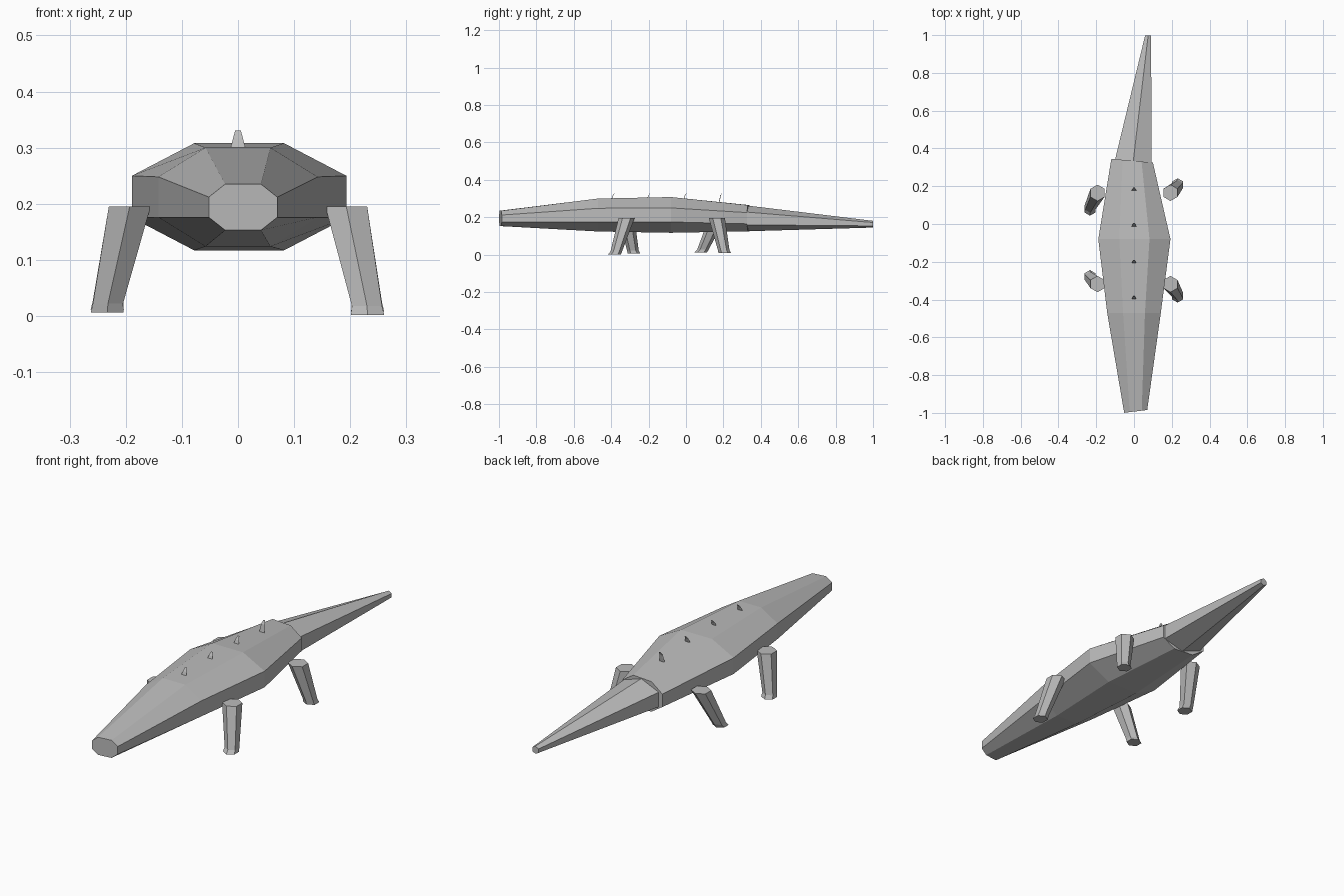
import bpy, bmesh, math
from mathutils import Vector

if "Cube" in bpy.data.objects:
    bpy.data.objects.remove(bpy.data.objects["Cube"])

GREY = (0.5, 0.5, 0.5, 1)
mat = bpy.data.materials.new("plain grey")
mat.use_nodes = True
mat.diffuse_color = GREY
mat.node_tree.nodes["Principled BSDF"].inputs["Base Color"].default_value = GREY


def loft(name, rings):
    """Bridge equal-sized rings of points and cap both ends."""
    bm = bmesh.new()
    loops = [[bm.verts.new(p) for p in ring] for ring in rings]
    n = len(loops[0])
    for a, b in zip(loops, loops[1:]):
        for i in range(n):
            j = (i + 1) % n
            bm.faces.new((a[i], a[j], b[j], b[i]))
    bm.faces.new(loops[0])
    bm.faces.new(loops[-1])
    bmesh.ops.recalc_face_normals(bm, faces=bm.faces[:])
    mesh = bpy.data.meshes.new(name)
    bm.to_mesh(mesh)
    bm.free()
    mesh.materials.append(mat)
    obj = bpy.data.objects.new(name, mesh)
    bpy.context.collection.objects.link(obj)
    return obj


def octagon(y, cx, cz, hx, hz, ix, iz, skew=0):
    """Bevelled box section; skew turns it slightly about z."""
    pts = [(hx, iz), (ix, hz), (-ix, hz), (-hx, iz),
           (-hx, -iz), (-ix, -hz), (ix, -hz), (hx, -iz)]
    return [Vector((cx + x, y + skew * x, cz + z)) for x, z in pts]


def hexagon(y, cx, cz, hx, hz, skew=0):
    """Upright tail section with a point at the top."""
    pts = [(0, 1), (-1, .5), (-1, -.5), (0, -1), (1, -.5), (1, .5)]
    return [Vector((cx + x * hx, y + skew * x * hx, cz + z * hz)) for x, z in pts]


def flat_hexagon(x, y, z, r, tilt=0):
    """Level leg section with points toward front and back."""
    ring = []
    for i in range(6):
        a = math.radians(90 + 60 * i)
        ring.append(Vector((x + r * math.cos(a), y + r * math.sin(a),
                            z + tilt * r * math.sin(a))))
    return ring


# Body, from blunt snout to rump
loft("body", [
    octagon(-.992, .009, .194, .061, .041, .032, .018, .12),
    octagon(-.47, 0, .212, .142, .088, .058, .036),
    octagon(-.08, .002, .2125, .191, .0955, .08, .0375),
    octagon(.335, -.01, .195, .11, .07, .05, .03, -.09)])

# Tail bending toward the left
loft("tail", [
    hexagon(.325, -.005, .194, .097, .069, -.09),
    hexagon(.999, .075, .163, .016, .018)])

# Legs: hip centre, foot centre, foot height
legs = {
    "front_right_leg": (-.193, -.318, -.233, -.278, .006),
    "front_left_leg": (.193, -.318, .231, -.382, .002),
    "back_right_leg": (-.193, .165, -.233, .078, .012),
    "back_left_leg": (.193, .165, .231, .208, .008),
}
for name, (hx, hy, fx, fy, fz) in legs.items():
    ax, ay = hx + (fx - hx) * .97, hy + (fy - hy) * .85
    loft(name, [
        flat_hexagon(hx, hy, .195, .043),
        flat_hexagon(ax, ay, fz + .016, .031),
        flat_hexagon(fx, fy, fz, .034)])

# Row of thin spikes leaning backward
for i, y in enumerate((-.395, -.205, -.01, .18)):
    base = .293 if i < 3 else .275
    rings = []
    for z, dy, w, t in ((base, -.005, .015, .003), (.316, .003, .009, .003),
                        (.331, .013, .005, .001)):
        rings.append([(-w, y + dy, z), (w, y + dy, z),
                      (w * .6, y + dy + t, z), (-w * .6, y + dy + t, z)])
    loft(f"back_spike_{i + 1}", rings)
